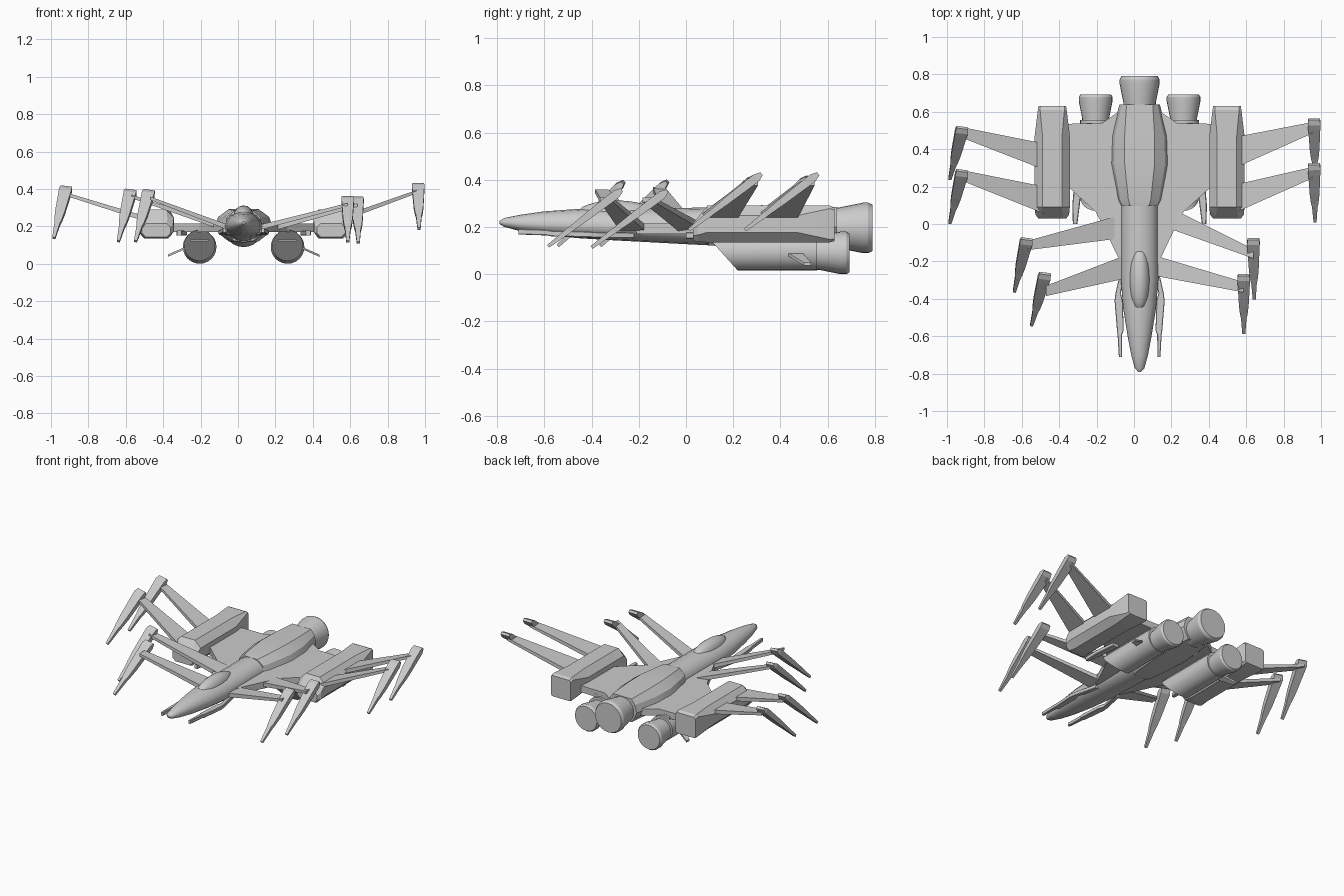
import bpy, bmesh, math
from mathutils import Vector

CX = 0.03  # hull centre line (the posed limbs are uneven, so it is off zero)


def loft(name, rings, smooth=None):
    """Skin a list of equal-length point rings and cap both ends."""
    bm = bmesh.new()
    vs = [[bm.verts.new(p) for p in r] for r in rings]
    n = len(vs[0])
    for a, b in zip(vs, vs[1:]):
        for i in range(n):
            j = (i + 1) % n
            bm.faces.new((a[i], a[j], b[j], b[i]))
    bm.faces.new(vs[0][::-1])
    bm.faces.new(vs[-1])
    bmesh.ops.recalc_face_normals(bm, faces=bm.faces)
    me = bpy.data.meshes.new(name)
    bm.to_mesh(me)
    bm.free()
    ob = bpy.data.objects.new(name, me)
    bpy.context.collection.objects.link(ob)
    if smooth:
        bpy.ops.object.select_all(action='DESELECT')
        ob.select_set(True)
        bpy.context.view_layer.objects.active = ob
        bpy.ops.object.shade_smooth_by_angle(angle=math.radians(smooth))
    return ob


def hull_ring(y, hw, zt, zm, zb, n=16):
    """Oval ring with separate upper and lower heights."""
    pts = []
    for i in range(n):
        a = 2 * math.pi * i / n
        s = math.sin(a)
        pts.append((CX + hw * math.cos(a), y, zm + s * ((zt - zm) if s > 0 else (zm - zb))))
    return pts


def disc(x, y, z, r, n=24):
    return [(x + r * math.cos(2 * math.pi * i / n), y, z + r * math.sin(2 * math.pi * i / n)) for i in range(n)]


def box_ring(x, y, hw, zb, zt, c):
    """Chamfered rectangle across y."""
    return [(x - hw + c, y, zb), (x + hw - c, y, zb), (x + hw, y, zb + c), (x + hw, y, zt - c),
            (x + hw - c, y, zt), (x - hw + c, y, zt), (x - hw, y, zt - c), (x - hw, y, zb + c)]


# Nose and forward fuselage
loft("nose_fuselage", [hull_ring(*s) for s in (
    (-0.79, 0.008, 0.226, 0.22, 0.212), (-0.77, 0.026, 0.238, 0.218, 0.2),
    (-0.70, 0.045, 0.252, 0.215, 0.182), (-0.60, 0.064, 0.266, 0.21, 0.166),
    (-0.45, 0.088, 0.277, 0.205, 0.152), (-0.30, 0.10, 0.28, 0.2, 0.143),
    (0.0, 0.10, 0.281, 0.2, 0.127), (0.14, 0.10, 0.283, 0.2, 0.12))], 40)

# Faceted rear fuselage
rear = []
for y, hw, top, zt, zb in ((0.095, 0.10, 0.05, 0.282, 0.122), (0.13, 0.118, 0.06, 0.287, 0.12),
                           (0.32, 0.155, 0.08, 0.292, 0.12), (0.47, 0.15, 0.08, 0.29, 0.122),
                           (0.64, 0.108, 0.07, 0.285, 0.128)):
    rear.append([(CX + sx, y, z) for sx, z in (
        (-top, zt), (top, zt), (hw * 0.88, 0.25), (hw, 0.2), (hw * 0.85, 0.16), (top, zb),
        (-top, zb), (-hw * 0.85, 0.16), (-hw, 0.2), (-hw * 0.88, 0.25))])
loft("rear_fuselage", rear, 25)

# Canopy
cano = []
for i in range(13):
    t = -1 + 2 * i / 12
    r = max(0.03, math.sqrt(1 - t * t))
    y = -0.295 + 0.175 * t
    cano.append(hull_ring(y, 0.055 * r, 0.25 + 0.062 * r, 0.25, 0.25 - 0.04 * r))
loft("canopy", cano, 40)

# Central engine nozzle
loft("main_nozzle", [disc(CX, y, 0.196, r) for y, r in (
    (0.60, 0.083), (0.65, 0.087), (0.75, 0.107), (0.772, 0.107), (0.79, 0.098))], 20)

# Wing plate between hull and side pods
half = [(0.0, -0.22), (0.10, -0.21), (0.19, -0.02), (0.235, 0.065), (0.40, 0.215),
        (0.40, 0.535), (0.20, 0.54), (0.12, 0.595), (0.0, 0.595)]
outline = half + [(-x, y) for x, y in half[-2:0:-1]]
loft("wing_plate", [[(CX + x, y, z) for x, y in outline] for z in (0.17, 0.215)])

for side, s in (("left", -1), ("right", 1)):
    # Side pods: rounded body, blunt squared tail
    px = CX + s * 0.467
    loft(side + "_pod", [box_ring(px, *r) for r in (
        (0.03, 0.075, 0.143, 0.215, 0.02), (0.05, 0.09, 0.136, 0.24, 0.03),
        (0.09, 0.094, 0.135, 0.29, 0.042), (0.47, 0.094, 0.135, 0.29, 0.042),
        (0.61, 0.077, 0.135, 0.29, 0.012), (0.63, 0.074, 0.14, 0.28, 0.01))], 25)

    # Underslung engine with a raked front
    ex = CX + s * 0.235
    front = [(x, 0.22 - (z - 0.015) * 0.9, z) for x, y, z in disc(ex, 0, 0.098, 0.083)]
    loft(side + "_engine", [front, disc(ex, 0.555, 0.098, 0.083)], 30)
    loft(side + "_nozzle", [disc(ex, y, 0.09, r) for y, r in (
        (0.54, 0.072), (0.565, 0.072), (0.655, 0.09), (0.68, 0.09), (0.692, 0.082))], 20)
    loft(side + "_engine_mount", [box_ring(ex, y, 0.05, 0.12, 0.19, 0.005) for y in (0.12, 0.54)])

    # Engine fin
    loft(side + "_fin", [[(CX + s * x, y0, z), (CX + s * x, y1, z),
                          (CX + s * x, y1, z + 0.012), (CX + s * x, y0, z + 0.012)]
                         for x, y0, y1, z in ((0.29, 0.415, 0.485, 0.088), (0.405, 0.5, 0.53, 0.037))])

    # Small barrels under the wing and beside the nose
    loft(side + "_wing_gun", [box_ring(CX + s * x, y, w, 0.15, 0.178, 0.004) for x, y, w in (
        (0.345, 0.0, 0.012), (0.34, 0.1, 0.02), (0.325, 0.25, 0.022))])
    loft(side + "_nose_gun", [box_ring(CX + s * x, y, w, zb, zb + 0.024, 0.003) for x, y, w, zb in (
        (0.103, -0.71, 0.008, 0.168), (0.106, -0.59, 0.012, 0.164), (0.103, -0.57, 0.018, 0.16),
        (0.112, -0.41, 0.022, 0.156), (0.115, -0.37, 0.014, 0.154), (0.08, -0.22, 0.015, 0.152))])


def arm(name, root, tip):
    """Flat tapering strut; each end is (x, y_front, y_back, z, half thickness)."""
    loft(name, [[(x, a, z - t), (x, b, z - t), (x, b, z + t), (x, a, z + t)]
                for x, a, b, z, t in (root, tip)])


def claw(name, top, bottom):
    """Raked blade, broad with a bevelled head and narrowing to the tip."""
    top, bottom = Vector(top), Vector(bottom)
    d = (bottom - top).normalized()
    nrm = d.cross(Vector((1, 0, 0))).normalized()
    side = nrm.cross(d)
    rings = []
    for t, w, h in ((0, 0.031, 0.008), (0.07, 0.034, 0.018), (0.16, 0.032, 0.018),
                    (0.5, 0.026, 0.015), (0.66, 0.02, 0.012), (0.72, 0.015, 0.012), (1, 0.008, 0.007)):
        c = top.lerp(bottom, t)
        rings.append([c + side * w * u + nrm * h * v for u, v in ((-1, -1), (1, -1), (1, 1), (-1, 1))])
    loft(name, rings)


# Limbs: name, arm root, arm tip, claw top, claw bottom
LIMBS = (
    ("left_rear_outer", (-0.48, 0.29, 0.43, 0.235, 0.014), (-0.93, 0.465, 0.52, 0.375, 0.009),
     (-0.918, 0.515, 0.41), (-0.985, 0.24, 0.137)),
    ("left_rear_inner", (-0.48, 0.055, 0.2, 0.235, 0.014), (-0.93, 0.235, 0.29, 0.375, 0.009),
     (-0.918, 0.285, 0.41), (-0.985, 0.005, 0.137)),
    ("right_rear_outer", (0.54, 0.30, 0.465, 0.235, 0.014), (0.955, 0.485, 0.545, 0.385, 0.009),
     (0.963, 0.56, 0.425), (0.968, 0.25, 0.187)),
    ("right_rear_inner", (0.54, 0.06, 0.21, 0.235, 0.014), (0.955, 0.245, 0.305, 0.385, 0.009),
     (0.963, 0.32, 0.425), (0.968, 0.012, 0.187)),
    ("left_mid", (-0.10, -0.08, 0.04, 0.2, 0.014), (-0.57, -0.14, -0.09, 0.36, 0.009),
     (-0.573, -0.08, 0.392), (-0.64, -0.362, 0.12)),
    ("left_front", (-0.04, -0.29, -0.165, 0.19, 0.014), (-0.47, -0.385, -0.33, 0.35, 0.009),
     (-0.475, -0.265, 0.39), (-0.548, -0.542, 0.12)),
    ("right_mid", (0.19, -0.025, 0.09, 0.19, 0.014), (0.64, -0.185, -0.135, 0.315, 0.009),
     (0.638, -0.08, 0.352), (0.643, -0.4, 0.113)),
    ("right_front", (0.10, -0.275, -0.165, 0.19, 0.014), (0.585, -0.365, -0.31, 0.315, 0.009),
     (0.587, -0.272, 0.357), (0.587, -0.584, 0.118)),
)
for name, root, tip, top, bottom in LIMBS:
    arm(name + "_arm", root, tip)
    claw(name + "_claw", top, bottom)
